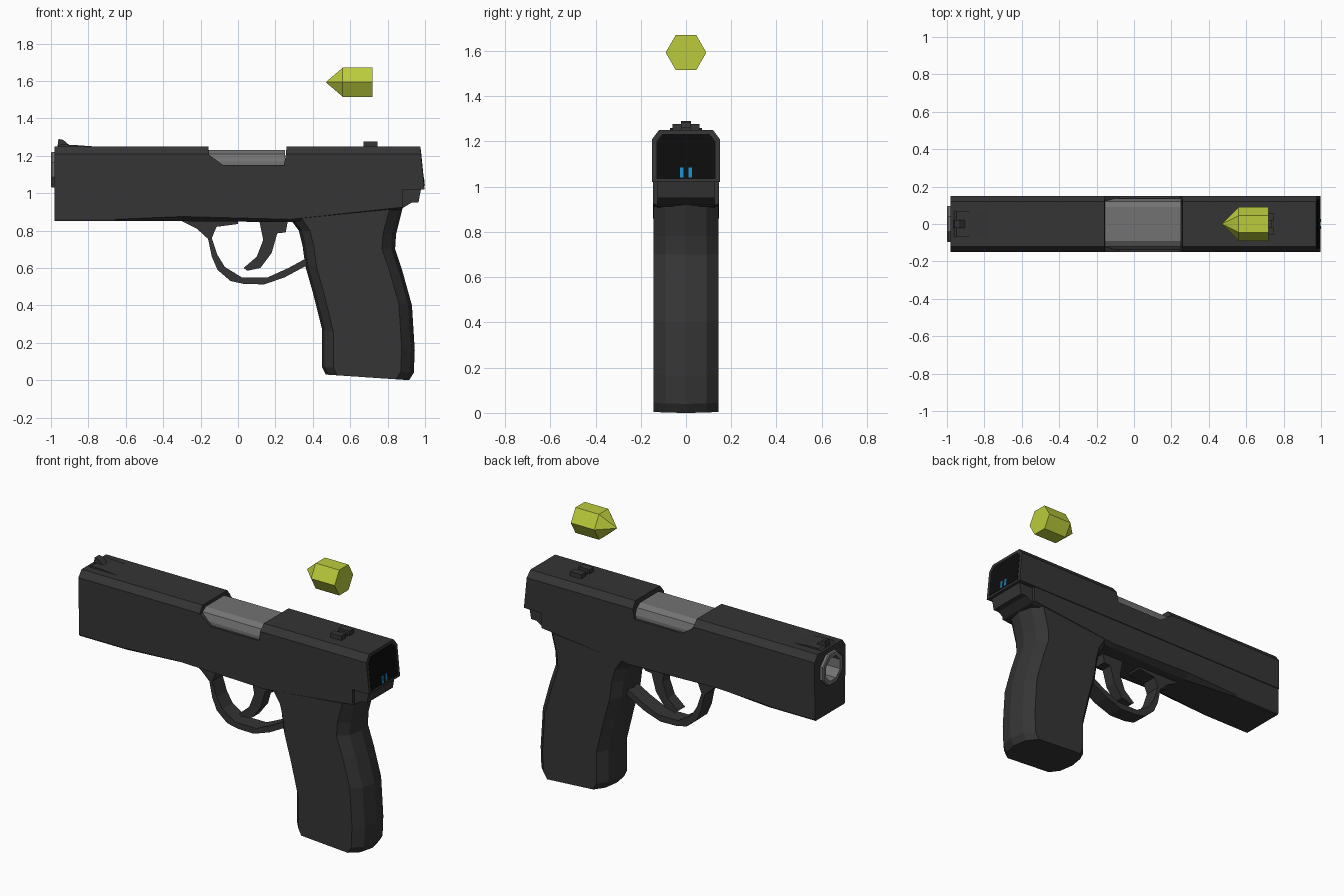
import bpy, bmesh, math

if "Cube" in bpy.data.objects:
    bpy.data.objects.remove(bpy.data.objects["Cube"])


def material(name, r, g, b):
    m = bpy.data.materials.new(name)
    m.diffuse_color = (r, g, b, 1)
    m.use_nodes = True
    m.node_tree.nodes["Principled BSDF"].inputs["Base Color"].default_value = m.diffuse_color
    return m


DARK = material("dark_grey", 0.035, 0.035, 0.035)
STEEL = material("steel", 0.17, 0.17, 0.17)
BLACK = material("black", 0.004, 0.004, 0.004)
BLUE = material("blue", 0.01, 0.27, 0.6)
LIME = material("lime", 0.5, 0.6, 0.045)


def loft(name, rings, mat=DARK):
    """Skin equal-length rings of points and cap both ends."""
    bm = bmesh.new()
    vs = [[bm.verts.new(p) for p in ring] for ring in rings]
    n = len(rings[0])
    for a, b in zip(vs, vs[1:]):
        for i in range(n):
            j = (i + 1) % n
            bm.faces.new((a[i], a[j], b[j], b[i]))
    bm.faces.new(vs[0][::-1])
    bm.faces.new(vs[-1])
    bmesh.ops.recalc_face_normals(bm, faces=bm.faces)
    me = bpy.data.meshes.new(name)
    bm.to_mesh(me)
    bm.free()
    ob = bpy.data.objects.new(name, me)
    bpy.context.collection.objects.link(ob)
    me.materials.append(mat)
    return ob


def prism(name, profile, y0, y1, mat=DARK):
    """Extrude an x-z profile across y."""
    return loft(name, [[(x, y, z) for x, z in profile] for y in (y0, y1)], mat)


def box(name, x0, x1, y0, y1, z0, z1, mat=DARK):
    return prism(name, [(x0, z0), (x1, z0), (x1, z1), (x0, z1)], y0, y1, mat)


def circle(x, r, n, z, turn=0.0):
    """Ring of n points around an axis along x."""
    angles = [2 * math.pi * i / n + turn for i in range(n)]
    return [(x, r * math.cos(a), z + r * math.sin(a)) for a in angles]


def cut(ob, cutter):
    mod = ob.modifiers.new("cut", 'BOOLEAN')
    mod.operation = 'DIFFERENCE'
    mod.solver = 'EXACT'
    mod.object = cutter
    cutter.hide_render = True
    cutter.hide_viewport = True


def rear_x(z):
    """Slanted rear face of the slide."""
    return 0.997 - (z - 1.02) * 0.1


def mirrored(half):
    return half + [(-y, z) for y, z in reversed(half)]


# Slide with chamfered top, ejection port and muzzle hole
section = mirrored([(0.15, 1.02), (0.15, 1.21), (0.12, 1.25)])
slide = loft("slide", [[(-0.98, y, z) for y, z in section],
                       [(rear_x(z), y, z) for y, z in section]])
cut(slide, prism("port_cutter", [(-0.16, 1.3), (-0.155, 1.205), (-0.08, 1.15),
                                 (0.245, 1.15), (0.255, 1.2), (0.265, 1.3)], -0.2, 0.2))
EIGHTH = math.pi / 8
cut(slide, loft("muzzle_cutter", [circle(x, 0.095, 8, 1.125, EIGHTH) for x in (-1.1, -0.7)]))

# Barrel muzzle: open octagonal tube with a closed inner end
loft("barrel", [circle(x, r, 8, 1.125, EIGHTH) for x, r in
                ((-0.71, 0.104), (-0.995, 0.104), (-1.0, 0.098), (-1.0, 0.075), (-0.75, 0.07))], STEEL)

# Chamber block seen through the port
chamber = mirrored([(0.135, 1.13), (0.135, 1.17), (0.12, 1.21), (0.09, 1.23)])
loft("chamber", [[(x, y, z) for y, z in chamber] for x in (-0.17, 0.25)], STEEL)

# Rear display with two indicator bars
panel = mirrored([(0.13, 1.035), (0.13, 1.2), (0.105, 1.232)])
loft("display", [[(rear_x(z) + d, y, z) for y, z in panel] for d in (-0.01, 0.002)], BLACK)
for side, y in (("left", -0.018), ("right", 0.018)):
    bar = [(y - 0.008, 1.04), (y + 0.008, 1.04), (y + 0.008, 1.085), (y - 0.008, 1.085)]
    loft("indicator_" + side, [[(rear_x(a) + d, b, a) for b, a in bar] for d in (0, 0.004)], BLUE)

# Frame under the slide: half width narrows along the bottom edge
rings = []
for x, z_side, half, z_low in ((-0.98, 0.86, 0.14, 0.85), (-0.66, 0.86, 0.14, 0.85),
                               (-0.3, 0.875, 0.1, 0.85), (0.28, 0.86, 0.12, 0.845),
                               (0.88, 0.925, 0.12, 0.915)):
    rings.append([(x, y, z) for y, z in mirrored([(0.145, 1.02), (0.145, z_side), (half, z_low)])])
loft("frame", rings)
prism("frame_tang", [(0.8, 1.02), (0.8, 0.9), (0.88, 0.92), (0.93, 0.95),
                     (0.965, 0.95), (0.978, 1.02)], -0.125, 0.125)

# Grip: tilted faceted sections given by front and rear points
rings = []
for xf, zf, xr, zr in ((0.47, 0.03, 0.915, 0.0), (0.45, 0.07, 0.94, 0.04), (0.45, 0.27, 0.945, 0.16),
                       (0.40, 0.47, 0.93, 0.40), (0.36, 0.61, 0.88, 0.58), (0.345, 0.72, 0.84, 0.70),
                       (0.325, 0.80, 0.845, 0.78), (0.28, 0.86, 0.88, 0.92)):
    half = [(0, 0), (0.015, 0.09), (0.06, 0.143), (xr - xf - 0.07, 0.143), (xr - xf - 0.02, 0.09), (xr - xf, 0)]
    outline = half + [(d, -y) for d, y in half[-2:0:-1]]
    rings.append([(xf + d, y, zf + (zr - zf) * d / (xr - xf)) for d, y in outline])
loft("grip", rings)

# Trigger and guard
prism("trigger_guard", [(-0.31, 0.855), (-0.22, 0.81), (-0.16, 0.755), (-0.14, 0.66), (-0.11, 0.59),
                        (-0.04, 0.53), (0.03, 0.515), (0.14, 0.512), (0.25, 0.55), (0.38, 0.62),
                        (0.38, 0.66), (0.27, 0.6), (0.16, 0.55), (0.02, 0.55), (-0.07, 0.605),
                        (-0.11, 0.67), (-0.14, 0.76), (-0.115, 0.82), (0.0, 0.835), (0.0, 0.86)],
      -0.05, 0.05)
prism("trigger", [(0.11, 0.87), (0.135, 0.75), (0.1, 0.66), (0.03, 0.6), (0.05, 0.585), (0.12, 0.6),
                  (0.18, 0.68), (0.21, 0.785), (0.255, 0.79), (0.27, 0.87)], -0.035, 0.035)

# Sights
prism("front_sight_ramp", [(-0.97, 1.245), (-0.95, 1.26), (-0.88, 1.258), (-0.71, 1.245)], -0.07, 0.07)
prism("front_sight", [(-0.965, 1.25), (-0.96, 1.29), (-0.935, 1.285), (-0.9, 1.255)], -0.022, 0.022)
box("rear_sight_base", 0.68, 0.735, -0.06, 0.06, 1.245, 1.262)
for side, s in (("left", -1), ("right", 1)):
    y0, y1 = sorted((s * 0.02, s * 0.06))
    box("rear_sight_post_" + side, 0.67, 0.745, y0, y1, 1.245, 1.277)

# Floating hexagonal round with a pointed tip
loft("floating_round", [circle(x, r, 6, 1.593) for x, r in ((0.47, 0.001), (0.56, 0.09), (0.72, 0.09))], LIME)
